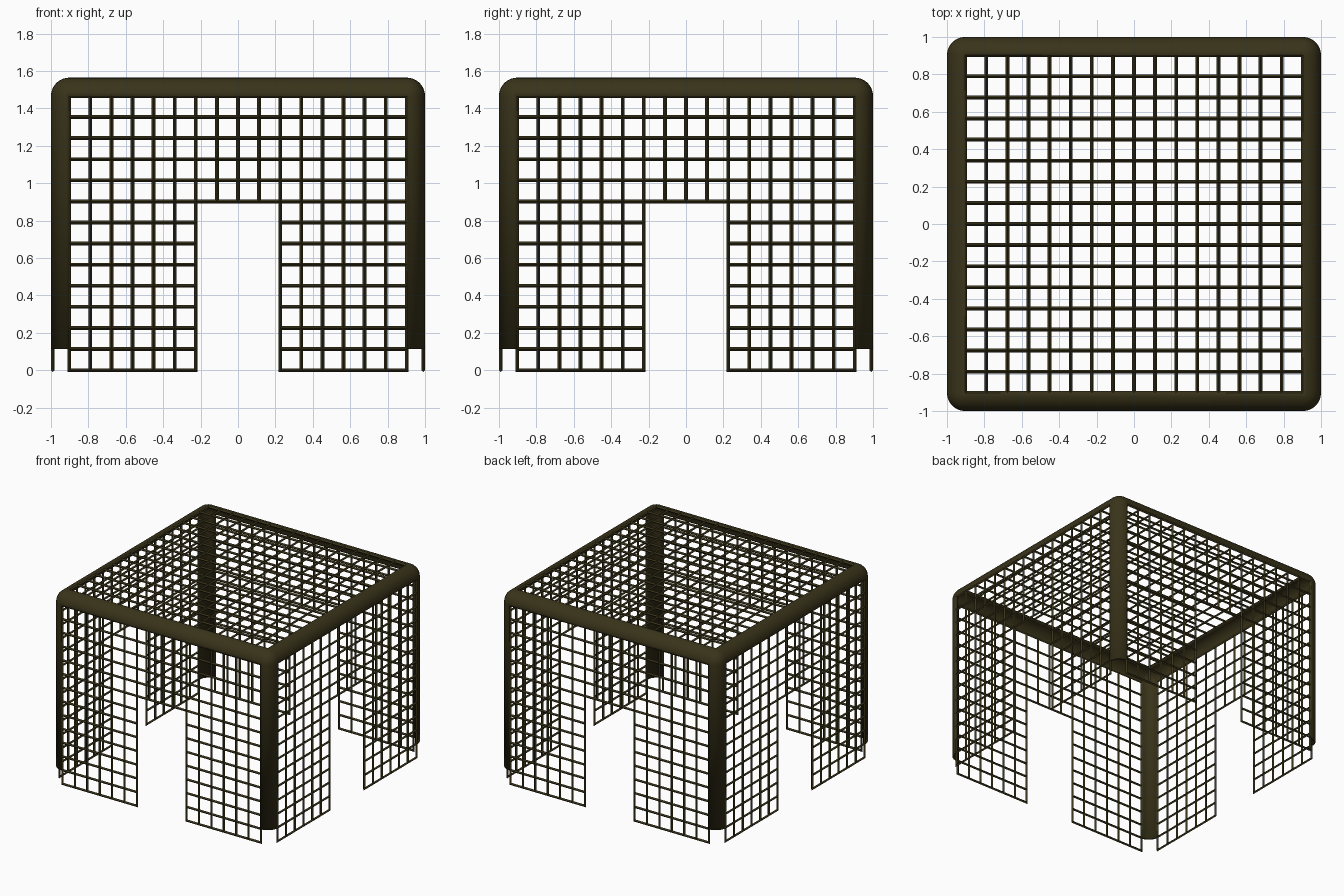
import bpy, bmesh, math
from mathutils import Matrix, Vector

if "Cube" in bpy.data.objects:
    bpy.data.objects.remove(bpy.data.objects["Cube"])

P = 0.1128            # lattice pitch
N, ROWS = 16, 13      # cells across, cells up
T = 0.02              # bar / shell thickness
HALF = 1 - T / 2      # mid-surface half width
R = HALF - N * P / 2  # corner radius of the mid-surface
TOP = ROWS * P + R    # mid-surface height of the roof

mat = bpy.data.materials.new("dark_olive")
mat.diffuse_color = (0.04, 0.033, 0.01, 1)
mat.use_nodes = True
mat.node_tree.nodes["Principled BSDF"].inputs["Base Color"].default_value = mat.diffuse_color


def finish(bm, name):
    me = bpy.data.meshes.new(name)
    bm.normal_update()
    bm.to_mesh(me)
    bm.free()
    ob = bpy.data.objects.new(name, me)
    bpy.context.collection.objects.link(ob)
    me.materials.append(mat)
    return ob


def lattice(name, rows, start, keep, matrix):
    """Grid of cells in the local xy plane turned into thin bars."""
    bm = bmesh.new()
    pts = [[bm.verts.new(((i - N / 2) * P, start + j * P, 0)) for i in range(N + 1)]
           for j in range(rows + 1)]
    for j in range(rows):
        for i in range(N):
            if keep(i, j):
                bm.faces.new((pts[j][i], pts[j][i + 1], pts[j + 1][i + 1], pts[j + 1][i]))
    bmesh.ops.delete(bm, geom=[v for v in bm.verts if not v.link_faces], context='VERTS')
    bm.transform(matrix)
    ob = finish(bm, name)
    w = ob.modifiers.new("bars", 'WIREFRAME')
    w.thickness = T
    w.offset = 0
    w.use_boundary = True
    w.use_replace = True
    w.use_even_offset = True
    return ob


# Four walls, each with a doorway four cells wide and eight high
for k, side in enumerate(("front", "right", "back", "left")):
    m = (Matrix.Rotation(k * math.pi / 2, 4, 'Z')
         @ Matrix.Translation((0, -HALF, 0))
         @ Matrix.Rotation(math.pi / 2, 4, 'X'))
    lattice(side + "_wall_lattice", ROWS, 0,
            lambda i, j: not (6 <= i <= 9 and j < 8), m)

# Roof
lattice("roof_lattice", N, -N * P / 2, lambda i, j: True,
        Matrix.Translation((0, 0, TOP)))

# Rounded corner posts and roof rim: bevelled box with its flat faces removed
bm = bmesh.new()
bmesh.ops.create_cube(bm, size=1)
for v in bm.verts:
    v.co = Vector((2 * HALF * v.co.x, 2 * HALF * v.co.y, TOP if v.co.z > 0 else P))
edges = [e for e in bm.edges if max(v.co.z for v in e.verts) > P + 0.1]
bmesh.ops.bevel(bm, geom=edges, offset=R, segments=8, profile=0.5, affect='EDGES')
bmesh.ops.delete(bm, geom=[f for f in bm.faces if f.calc_area() > 0.5], context='FACES')
frame = finish(bm, "rounded_frame")
s = frame.modifiers.new("shell", 'SOLIDIFY')
s.thickness = T
s.offset = 0
bpy.context.view_layer.objects.active = frame
frame.select_set(True)
bpy.ops.object.shade_smooth_by_angle(angle=math.radians(35))
